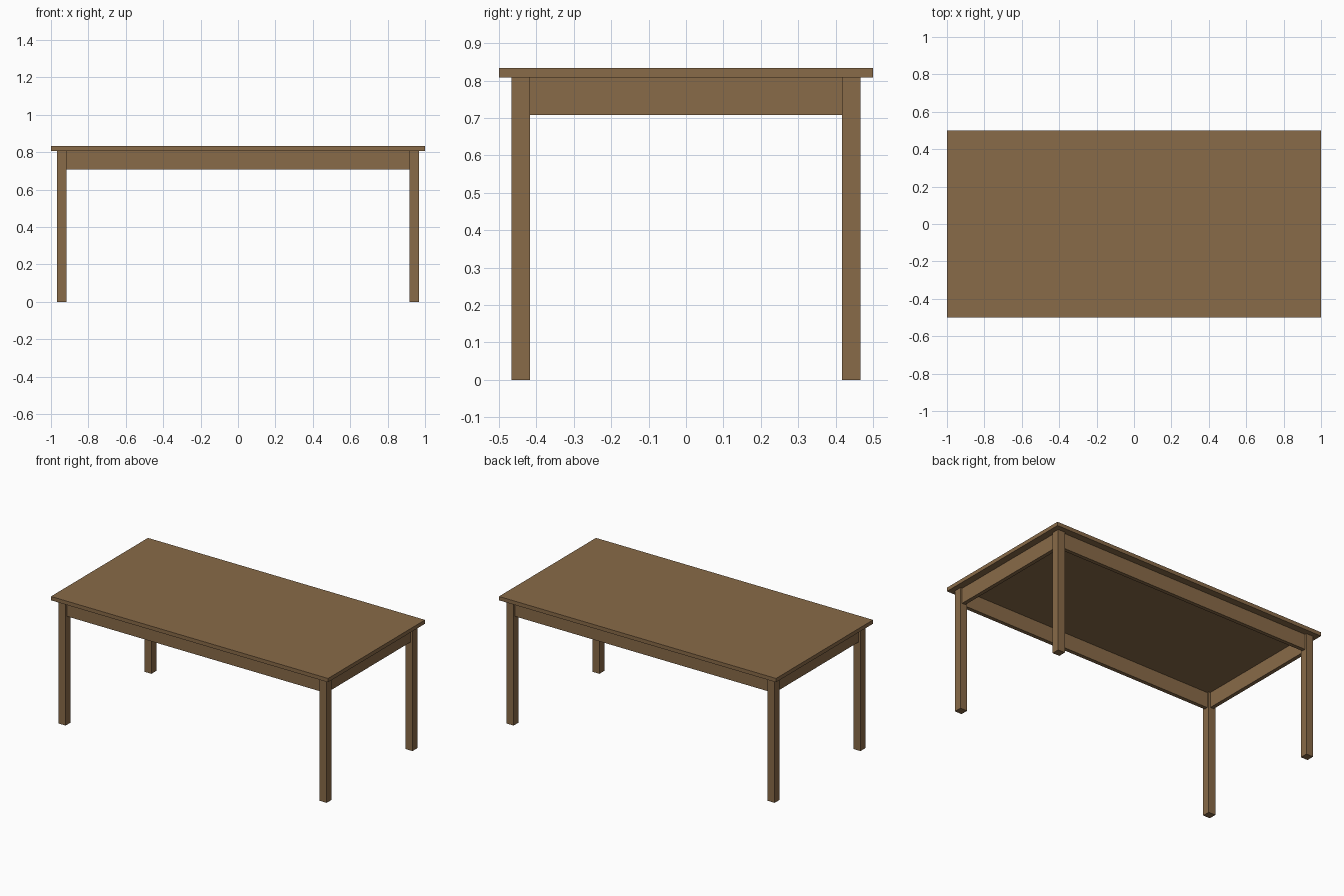
import bpy

if "Cube" in bpy.data.objects:
    bpy.data.objects.remove(bpy.data.objects["Cube"])

wood = bpy.data.materials.new("brown wood")
wood.diffuse_color = (0.25, 0.145, 0.065, 1.0)
wood.use_nodes = True
wood.node_tree.nodes["Principled BSDF"].inputs["Base Color"].default_value = wood.diffuse_color


def box(name, lo, hi):
    """Axis-aligned box between two opposite corners."""
    centre = [(a + b) / 2 for a, b in zip(lo, hi)]
    bpy.ops.mesh.primitive_cube_add(size=1, location=centre)
    ob = bpy.context.object
    ob.name = name
    ob.scale = [b - a for a, b in zip(lo, hi)]
    bpy.ops.object.transform_apply(location=False, rotation=False, scale=True)
    ob.data.materials.append(wood)
    return ob


TOP_Z, UNDER_Z, APRON_Z = 0.833, 0.808, 0.708
LEG_X, LEG_Y, LEG = 0.942, 0.442, 0.025   # leg centre and half width
HALF = 0.0125                             # half apron thickness

# Table top
box("table_top", (-1, -0.5, UNDER_Z), (1, 0.5, TOP_Z))

# Four legs
for sx, xname in ((-1, "left"), (1, "right")):
    for sy, yname in ((-1, "front"), (1, "back")):
        x, y = sx * LEG_X, sy * LEG_Y
        box(f"{yname}_{xname}_leg", (x - LEG, y - LEG, 0), (x + LEG, y + LEG, UNDER_Z))

# Aprons between the legs, centred on the leg thickness
for s, long_name, short_name in ((-1, "front", "left"), (1, "back", "right")):
    x, y = s * LEG_X, s * LEG_Y
    ex, ey = LEG_X - LEG, LEG_Y - LEG
    box(f"{long_name}_apron", (-ex, y - HALF, APRON_Z), (ex, y + HALF, UNDER_Z))
    box(f"{short_name}_apron", (x - HALF, -ey, APRON_Z), (x + HALF, ey, UNDER_Z))
